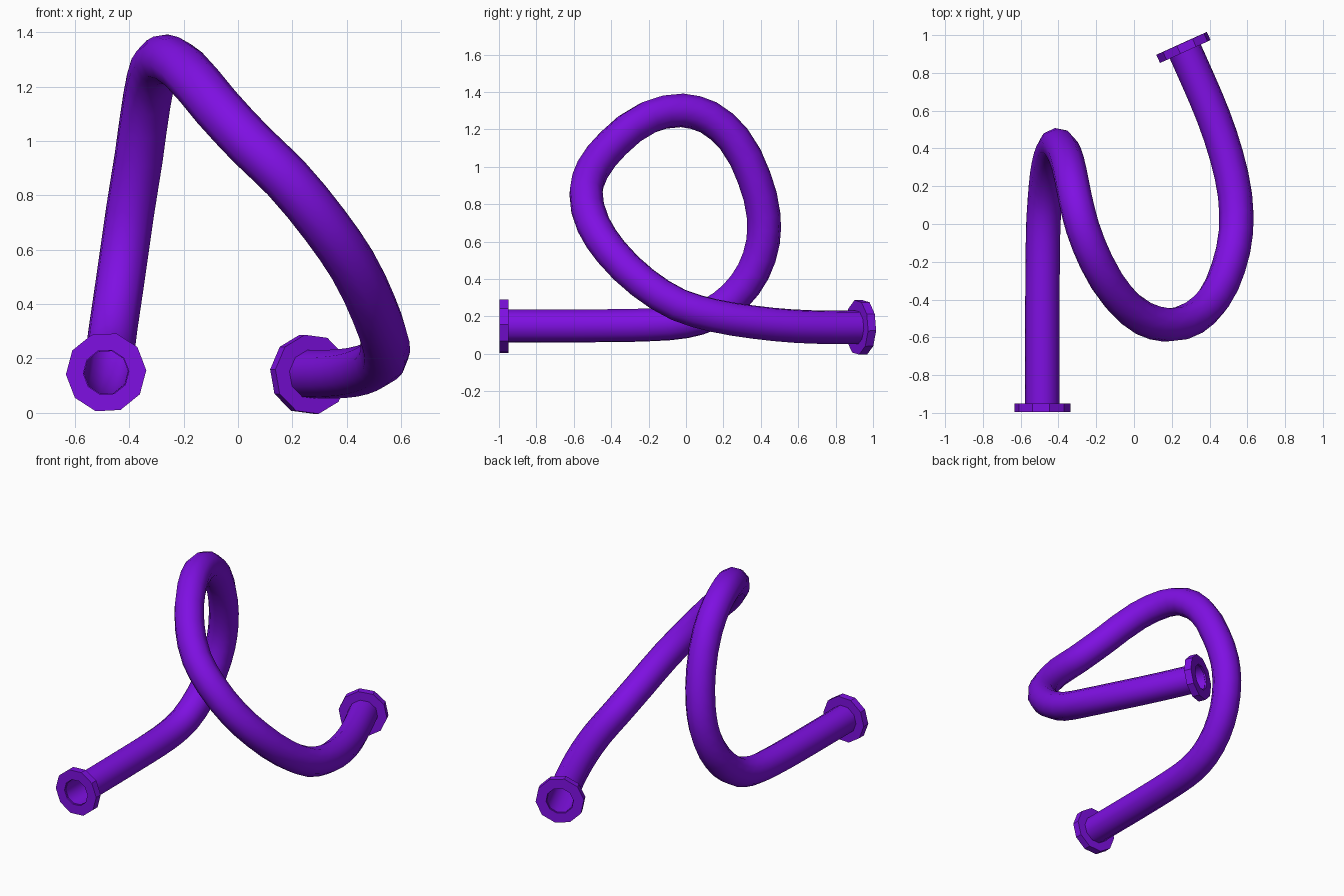
import bpy, bmesh, math
from mathutils import Vector, Quaternion

if "Cube" in bpy.data.objects:
    bpy.data.objects.remove(bpy.data.objects["Cube"])

SIDES = 10
purple = bpy.data.materials.new("purple")
purple.diffuse_color = (0.21, 0.005, 0.76, 1)
purple.use_nodes = True
purple.node_tree.nodes["Principled BSDF"].inputs["Base Color"].default_value = purple.diffuse_color

# centre line of the looped hose
PATH = [Vector(p) for p in [
    (-.485, -.996, .149), (-.485, -.70, .149), (-.485, -.40, .151), (-.483, -.18, .156),
    (-.48, 0, .172), (-.472, .13, .212), (-.46, .26, .305), (-.44, .36, .44),
    (-.417, .412, .60), (-.397, .415, .74), (-.365, .365, .94), (-.335, .255, 1.15),
    (-.308, .12, 1.265), (-.272, -.02, 1.302), (-.20, -.20, 1.265), (-.08, -.39, 1.125),
    (.05, -.50, .985), (.175, -.535, .865), (.32, -.495, .69), (.42, -.40, .545),
    (.50, -.23, .38), (.54, -.04, .262), (.535, .15, .205), (.49, .36, .17),
    (.42, .57, .149), (.34, .76, .142), (.252, .956, .142)]]


def catmull(a, b, c, d, t):
    # centripetal-style tangents keep uneven spacing smooth
    l0, l1, l2 = [(q - p).length for p, q in ((a, b), (b, c), (c, d))]
    m1 = ((b - a) / l0 * l1 + (c - b) / l1 * l0) / (l0 + l1) * l1
    m2 = ((c - b) / l1 * l2 + (d - c) / l2 * l1) / (l1 + l2) * l1
    return ((2*t**3 - 3*t**2 + 1) * b + (t**3 - 2*t**2 + t) * m1
            + (3*t**2 - 2*t**3) * c + (t**3 - t**2) * m2)


def frames(path, steps=2):
    """Points with a cross-section rotation carried along without twist."""
    ext = [2*path[0] - path[1]] + path + [2*path[-1] - path[-2]]
    pts = [catmull(*ext[i:i + 4], s / steps)
           for i in range(len(path) - 1) for s in range(steps)] + [path[-1]]
    tans = [(pts[min(i + 1, len(pts) - 1)] - pts[max(i - 1, 0)]).normalized()
            for i in range(len(pts))]
    tans[0] = Vector((0, 1, 0))
    u = Vector((1, 0, 0))
    out = []
    for i, (p, t) in enumerate(zip(pts, tans)):
        if i:
            u = tans[i - 1].rotation_difference(t) @ u
        u = (u - t * u.dot(t)).normalized()
        out.append((p, t, u))
    return out


def sweep(name, stations, smooth):
    """Skin a closed loop of rings; each station is (point, tangent, side, radius)."""
    bm = bmesh.new()
    rings = []
    for p, t, u, r in stations:
        v = u.cross(t)
        rings.append([bm.verts.new(p + r * (u * math.cos(a) + v * math.sin(a)))
                      for a in (math.radians(3 + 360 * k / SIDES) for k in range(SIDES))])
    for i, ring in enumerate(rings):
        nxt = rings[(i + 1) % len(rings)]
        for k in range(SIDES):
            j = (k + 1) % SIDES
            bm.faces.new((ring[k], ring[j], nxt[j], nxt[k]))
    bmesh.ops.recalc_face_normals(bm, faces=bm.faces)
    mesh = bpy.data.meshes.new(name)
    bm.to_mesh(mesh)
    bm.free()
    mesh.materials.append(purple)
    ob = bpy.data.objects.new(name, mesh)
    bpy.context.collection.objects.link(ob)
    if smooth:
        bpy.ops.object.select_all(action='DESELECT')
        ob.select_set(True)
        bpy.context.view_layer.objects.active = ob
        bpy.ops.object.shade_smooth_by_angle(angle=math.radians(50))


F = frames(PATH)

# hose: outer skin there, inner skin back; ends stop just inside the flanges
H = list(F)
for i, s in ((0, 1), (-1, -1)):
    p, t, u = H[i]
    H[i] = (p + t * s * 0.01, t, u)
sweep("hose", [(*f, 0.091) for f in H] + [(*f, 0.081) for f in reversed(H)], True)

# flanges: flat collars around the two open ends
for name, (p, t, u), s in (("front_flange", F[0], 1), ("back_flange", F[-1], -1)):
    q = p + t * s * 0.047
    sweep(name, [(p, t, u, 0.084), (p, t, u, 0.148), (q, t, u, 0.148), (q, t, u, 0.084)], False)
